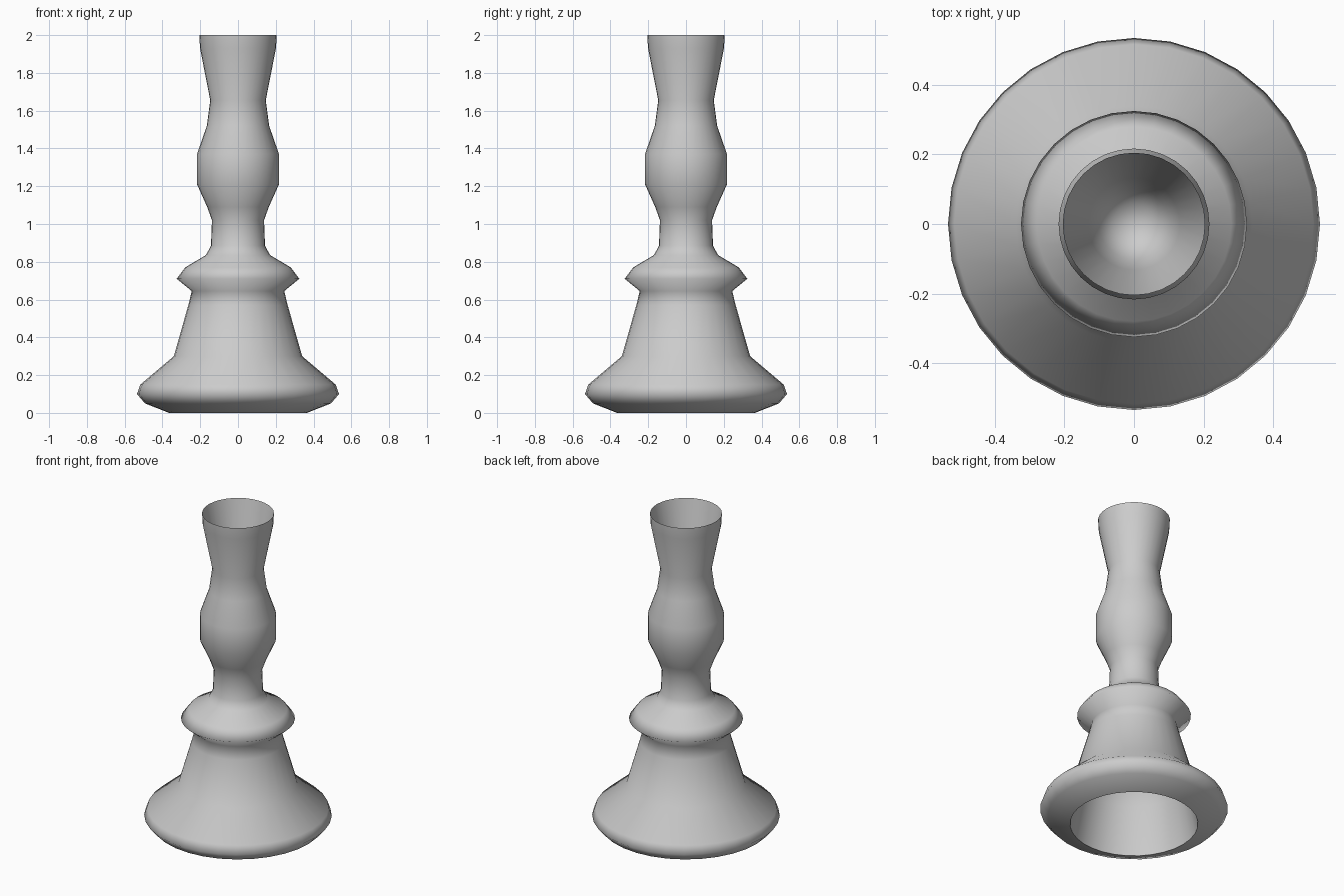
import bpy, bmesh
from math import radians, tau, cos, sin

if "Cube" in bpy.data.objects:
    bpy.data.objects.remove(bpy.data.objects["Cube"])

SIDES = 32


def lathe(name, profile, smooth_angle):
    """Revolve (radius, height) points about z; radius 0 makes a pole."""
    bm = bmesh.new()
    rings = []
    for r, z in profile:
        if r == 0:
            rings.append([bm.verts.new((0, 0, z))] * SIDES)
        else:
            rings.append([bm.verts.new((r * cos(tau * i / SIDES), r * sin(tau * i / SIDES), z))
                          for i in range(SIDES)])
    for a, b in zip(rings, rings[1:]):
        for i in range(SIDES):
            j = (i + 1) % SIDES
            corners = list(dict.fromkeys((a[i], a[j], b[j], b[i])))
            bm.faces.new(corners)
    bmesh.ops.recalc_face_normals(bm, faces=bm.faces)
    mesh = bpy.data.meshes.new(name)
    bm.to_mesh(mesh)
    bm.free()
    obj = bpy.data.objects.new(name, mesh)
    bpy.context.collection.objects.link(obj)
    bpy.context.view_layer.objects.active = obj
    obj.select_set(True)
    bpy.ops.object.shade_smooth_by_angle(angle=radians(smooth_angle))
    obj.select_set(False)
    return obj


# hollow underside of the foot
underside = [(0, 0.60), (0.215, 0.58), (0.31, 0.29), (0.365, 0)]
# flared foot and bell
foot = [(0.492, 0.05), (0.535, 0.10), (0.517, 0.15), (0.34, 0.30), (0.263, 0.57), (0.245, 0.645)]
# collar ridge
collar = [(0.325, 0.71), (0.28, 0.77), (0.17, 0.835), (0.143, 0.885)]
# turned stem with a swelling
stem = [(0.138, 1.02), (0.163, 1.09), (0.217, 1.21), (0.217, 1.37), (0.165, 1.52), (0.147, 1.655)]
# flared cup with its candle socket inside
cup = [(0.201, 1.93), (0.205, 2.0), (0.132, 1.65), (0.102, 1.52), (0.06, 1.47), (0, 1.45)]

lathe("candlestick", underside + foot + collar + stem + cup, 95)
